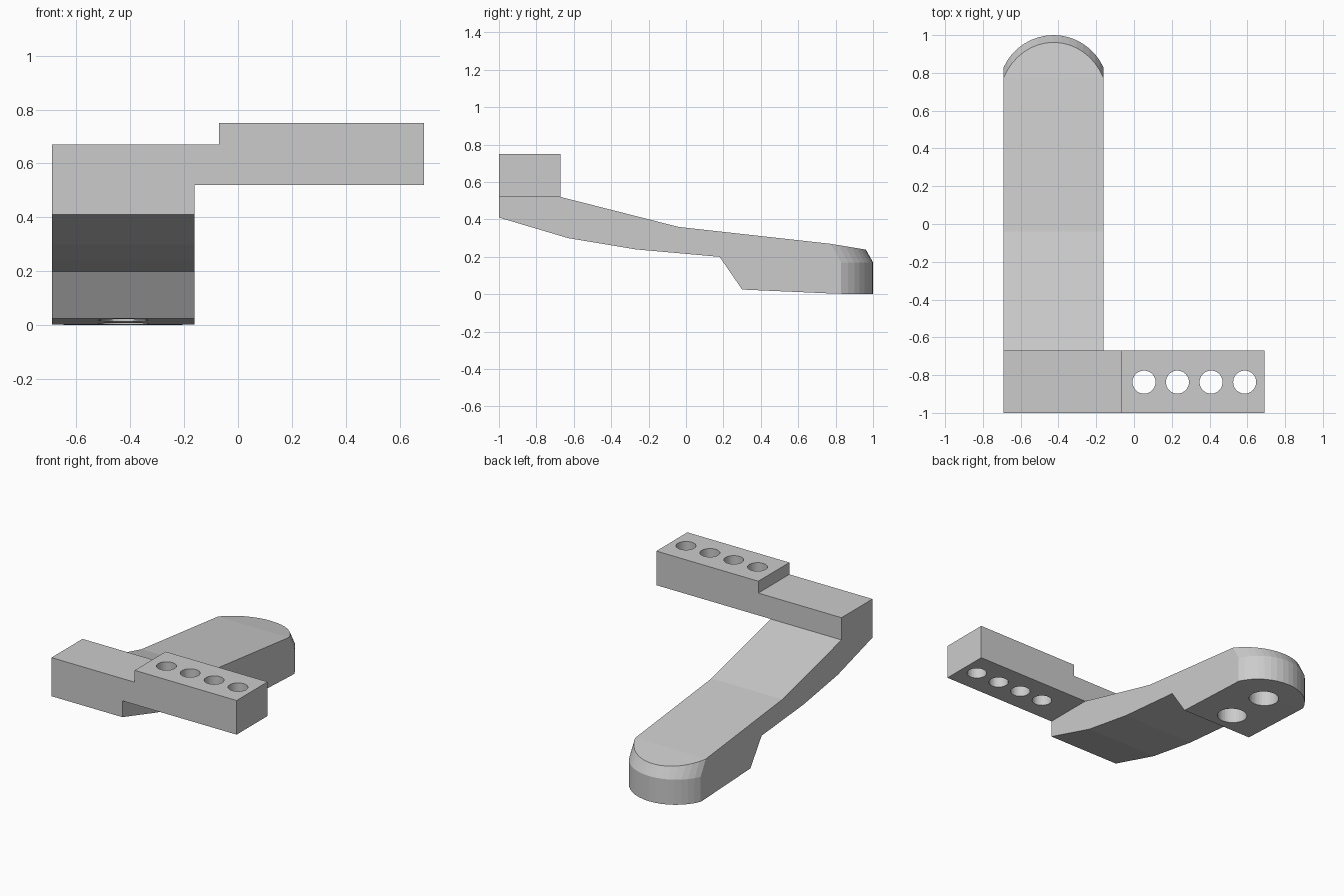
import bpy, bmesh, math
from mathutils import Vector

if "Cube" in bpy.data.objects:
    bpy.data.objects.remove(bpy.data.objects["Cube"])


def new_object(name, bm):
    bmesh.ops.recalc_face_normals(bm, faces=bm.faces)
    mesh = bpy.data.meshes.new(name)
    bm.to_mesh(mesh)
    bm.free()
    obj = bpy.data.objects.new(name, mesh)
    bpy.context.collection.objects.link(obj)
    return obj


def loft(name, rings):
    """Closed solid through rings of equal point count."""
    bm = bmesh.new()
    vs = [[bm.verts.new(p) for p in ring] for ring in rings]
    n = len(vs[0])
    for a, b in zip(vs, vs[1:]):
        for i in range(n):
            j = (i + 1) % n
            bm.faces.new((a[i], a[j], b[j], b[i]))
    bm.faces.new(vs[0])
    bm.faces.new(vs[-1])
    return new_object(name, bm)


def cylinder(name, x, y, z0, z1, r, sides=32):
    ring = [(x + r * math.cos(2 * math.pi * i / sides),
             y + r * math.sin(2 * math.pi * i / sides)) for i in range(sides)]
    return loft(name, [[(px, py, z) for px, py in ring] for z in (z0, z1)])


def boolean(obj, other, operation):
    mod = obj.modifiers.new("cut", 'BOOLEAN')
    mod.operation = operation
    mod.solver = 'EXACT'
    mod.object = other
    bpy.context.view_layer.objects.active = obj
    bpy.ops.object.modifier_apply(modifier=mod.name)
    bpy.data.objects.remove(other)


X0, X1 = -0.69, -0.162
XC = (X0 + X1) / 2

# Sloping arm: side profile (y, z) extruded across x
profile = [(-1, 0.41), (-0.63, 0.30), (-0.27, 0.24), (0.18, 0.20), (0.30, 0.025),
           (0.80, 0.003), (1.02, 0.0), (1.02, 0.229), (0.77, 0.27), (-0.04, 0.36),
           (-0.67, 0.52), (-1, 0.52)]
arm = loft("bracket_arm", [[(x, y, z) for y, z in profile] for x in (X0, X1)])

# Rounded, chamfered tail: plan outline that leans back above z = 0.17
half, rise, steps = (X1 - X0) / 2, 0.17, 16
R = (half ** 2 + rise ** 2) / (2 * rise)
a = math.asin(half / R)
arc = [(XC + R * math.sin(t), 1 - R + R * math.cos(t))
       for t in (a - 2 * a * i / steps for i in range(steps + 1))]
# Overshoot past the sides so the arm's own side faces stay clean
arc = [(X1 + 0.05, arc[0][1] - 0.107)] + arc + [(X0 - 0.05, arc[-1][1] - 0.107)]


def outline(z, shift):
    return ([(x, y - shift, z) for x, y in arc]
            + [(X0 - 0.05, -1.2, z), (X1 + 0.05, -1.2, z)])


tail = loft("tail_shape", [outline(-0.1, 0), outline(0.17, 0), outline(0.67, 0.28)])
boolean(arm, tail, 'INTERSECT')

# Stepped cross bar: front profile (x, z) extruded along y
step = [(X0, 0.52), (0.69, 0.52), (0.69, 0.75), (-0.07, 0.75), (-0.07, 0.67), (X0, 0.67)]
bar = loft("cross_bar", [[(x, y, z) for x, z in step] for y in (-1, -0.67)])
boolean(arm, bar, 'UNION')

# Four through holes in the bar
for x in (0.053, 0.23, 0.408, 0.586):
    boolean(arm, cylinder("bar_hole", x, -0.837, 0.4, 0.9, 0.061), 'DIFFERENCE')

# Two blind holes under the tail
for y in (0.45, 0.76):
    boolean(arm, cylinder("tail_hole", XC, y, -0.1, 0.15, 0.093), 'DIFFERENCE')
